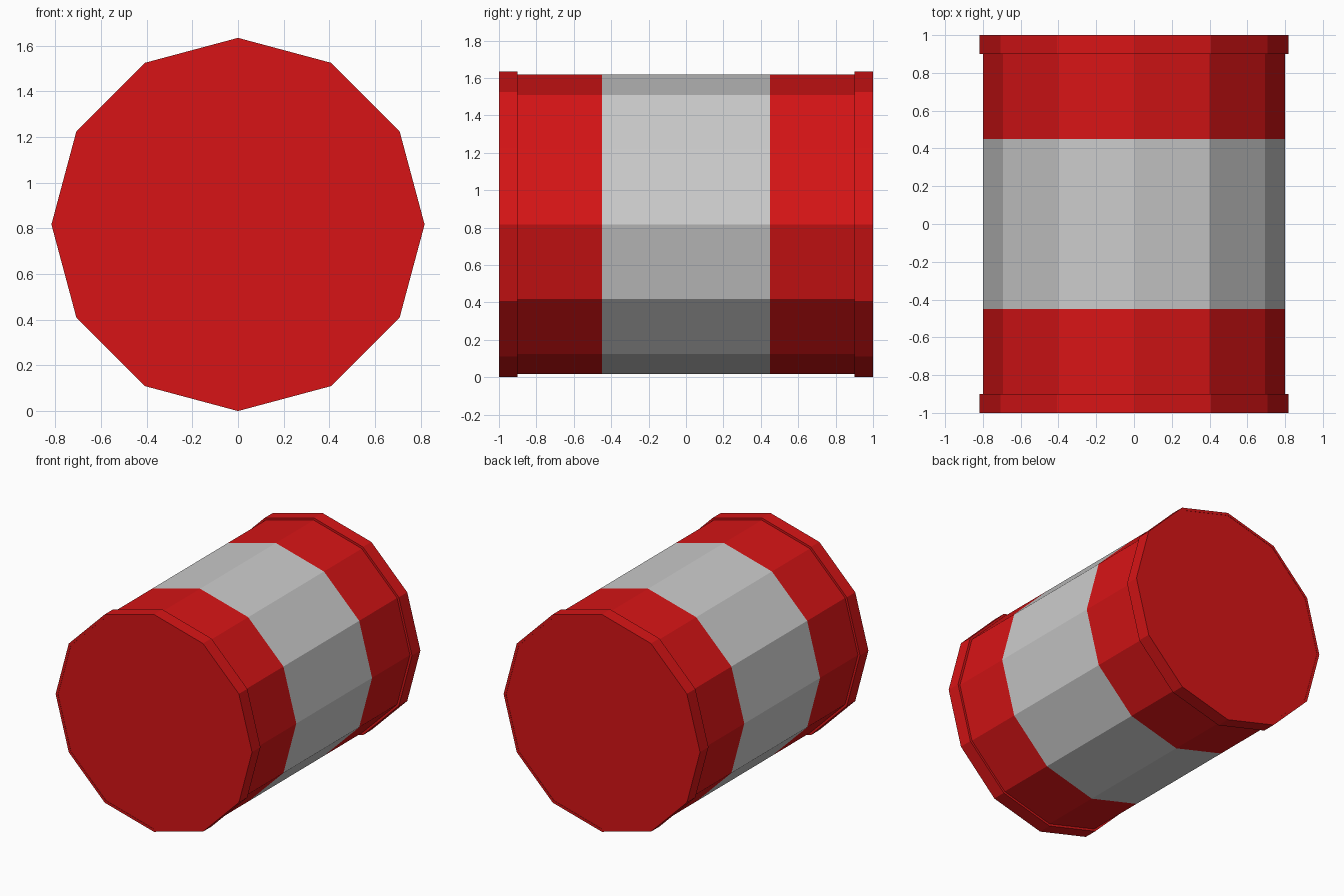
import bpy
from math import cos, sin, pi

if "Cube" in bpy.data.objects:
    bpy.data.objects.remove(bpy.data.objects["Cube"])

SIDES = 12
CZ = 0.817          # height of the barrel axis

red = bpy.data.materials.new("red_paint")
red.diffuse_color = (0.68, 0.007, 0.008, 1)
red.use_nodes = True
red.node_tree.nodes["Principled BSDF"].inputs["Base Color"].default_value = red.diffuse_color


def lathe(name, profile, mat=None, closed=False):
    """Spin (radius, y) points around the lying barrel axis; cap the ends if open."""
    verts = [(r * cos(2 * pi * i / SIDES), y, CZ + r * sin(2 * pi * i / SIDES))
             for r, y in profile for i in range(SIDES)]
    n = len(profile)
    faces = []
    for k in range(n if closed else n - 1):
        a, b = k * SIDES, (k + 1) % n * SIDES
        for i in range(SIDES):
            j = (i + 1) % SIDES
            faces.append((a + i, a + j, b + j, b + i))
    if not closed:
        faces.append(tuple(reversed(range(SIDES))))
        faces.append(tuple(range((n - 1) * SIDES, n * SIDES)))
    me = bpy.data.meshes.new(name)
    me.from_pydata(verts, [], faces)
    ob = bpy.data.objects.new(name, me)
    bpy.context.collection.objects.link(ob)
    if mat:
        me.materials.append(mat)
    # consistent outward normals
    import bmesh
    bm = bmesh.new()
    bm.from_mesh(me)
    bmesh.ops.recalc_face_normals(bm, faces=bm.faces)
    bm.to_mesh(me)
    bm.free()
    return ob


# Barrel body: red ends with a plain grey band in the middle
R, BAND, END = 0.8, 0.45, 0.998
body = lathe("barrel_body", [(R, -END), (R, -BAND), (R, BAND), (R, END)])
grey = bpy.data.materials.new("grey_band")
body.data.materials.append(grey)
body.data.materials.append(red)
for f in body.data.polygons:
    f.material_index = 0 if abs(f.center.y) < BAND else 1

# Raised rim at each end
for name, s in (("front_rim", -1), ("back_rim", 1)):
    lathe(name, [(R - 0.003, s), (0.817, s), (0.817, 0.9 * s), (R - 0.003, 0.9 * s)],
          red, closed=True)
